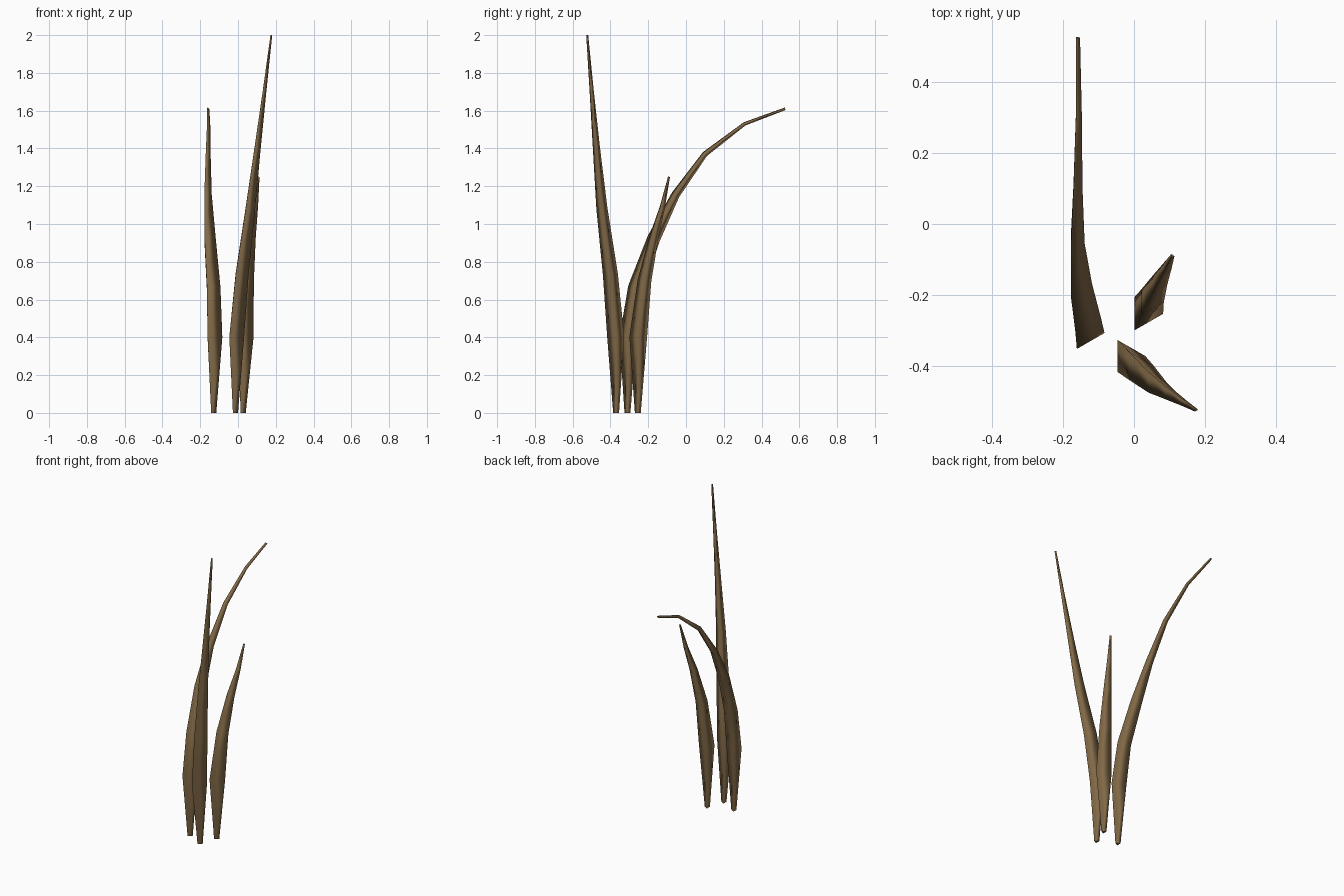
import bpy, bmesh
from math import cos, sin, tau
from mathutils import Vector

cube = bpy.data.objects.get("Cube")
if cube:
    bpy.data.objects.remove(cube)

# Dry brown leaf colour
brown = bpy.data.materials.new("dry_brown")
brown.use_nodes = True
colour = (0.22, 0.14, 0.062, 1)
brown.diffuse_color = colour
bsdf = brown.node_tree.nodes["Principled BSDF"]
bsdf.inputs["Base Color"].default_value = colour
bsdf.inputs["Roughness"].default_value = 0.9


def blade(name, path, sides=3):
    """Loft a three-sided blade along (x, y, z, radius) points."""
    pts = [Vector(p[:3]) for p in path]
    bm = bmesh.new()
    rings = []
    for i, p in enumerate(pts):
        # Each ring is square to the path; the base ring is level
        t = (pts[min(i + 1, len(pts) - 1)] - pts[max(i - 1, 0)]).normalized()
        if i == 0:
            t = Vector((0, 0, 1))
        u = Vector((1, 0, 0))
        u = (u - t * u.dot(t)).normalized()
        v = t.cross(u)
        r = path[i][3]
        rings.append([bm.verts.new(p + r * (u * cos(tau * k / sides) + v * sin(tau * k / sides)))
                      for k in range(sides)])
    for a, b in zip(rings, rings[1:]):
        for k in range(sides):
            j = (k + 1) % sides
            bm.faces.new((a[k], a[j], b[j], b[k])).smooth = True
    bm.faces.new(rings[0][::-1])
    bm.faces.new(rings[-1])
    mesh = bpy.data.meshes.new(name)
    bm.to_mesh(mesh)
    bm.free()
    mesh.materials.append(brown)
    obj = bpy.data.objects.new(name, mesh)
    bpy.context.collection.objects.link(obj)
    return obj


# Tall front blade, leaning forward
blade("tall_blade", [
    (-0.018, -0.37, 0.0, 0.018),
    (-0.02, -0.372, 0.4, 0.052),
    (0.01, -0.40, 0.73, 0.046),
    (0.057, -0.445, 1.08, 0.034),
    (0.098, -0.474, 1.4, 0.022),
    (0.137, -0.499, 1.7, 0.013),
    (0.175, -0.523, 2.0, 0.006),
])

# Arching blade, bending over to the back
blade("arching_blade", [
    (-0.133, -0.31, 0.0, 0.018),
    (-0.135, -0.307, 0.4, 0.052),
    (-0.141, -0.265, 0.665, 0.048),
    (-0.158, -0.17, 0.925, 0.04),
    (-0.165, -0.055, 1.155, 0.026),
    (-0.162, 0.10, 1.37, 0.017),
    (-0.158, 0.31, 1.53, 0.011),
    (-0.16, 0.525, 1.61, 0.008),
])

# Short blade, leaning to the back
blade("short_blade", [
    (0.023, -0.255, 0.0, 0.018),
    (0.028, -0.253, 0.4, 0.054),
    (0.042, -0.22, 0.7, 0.042),
    (0.066, -0.17, 0.93, 0.028),
    (0.09, -0.125, 1.09, 0.016),
    (0.108, -0.09, 1.25, 0.006),
])
